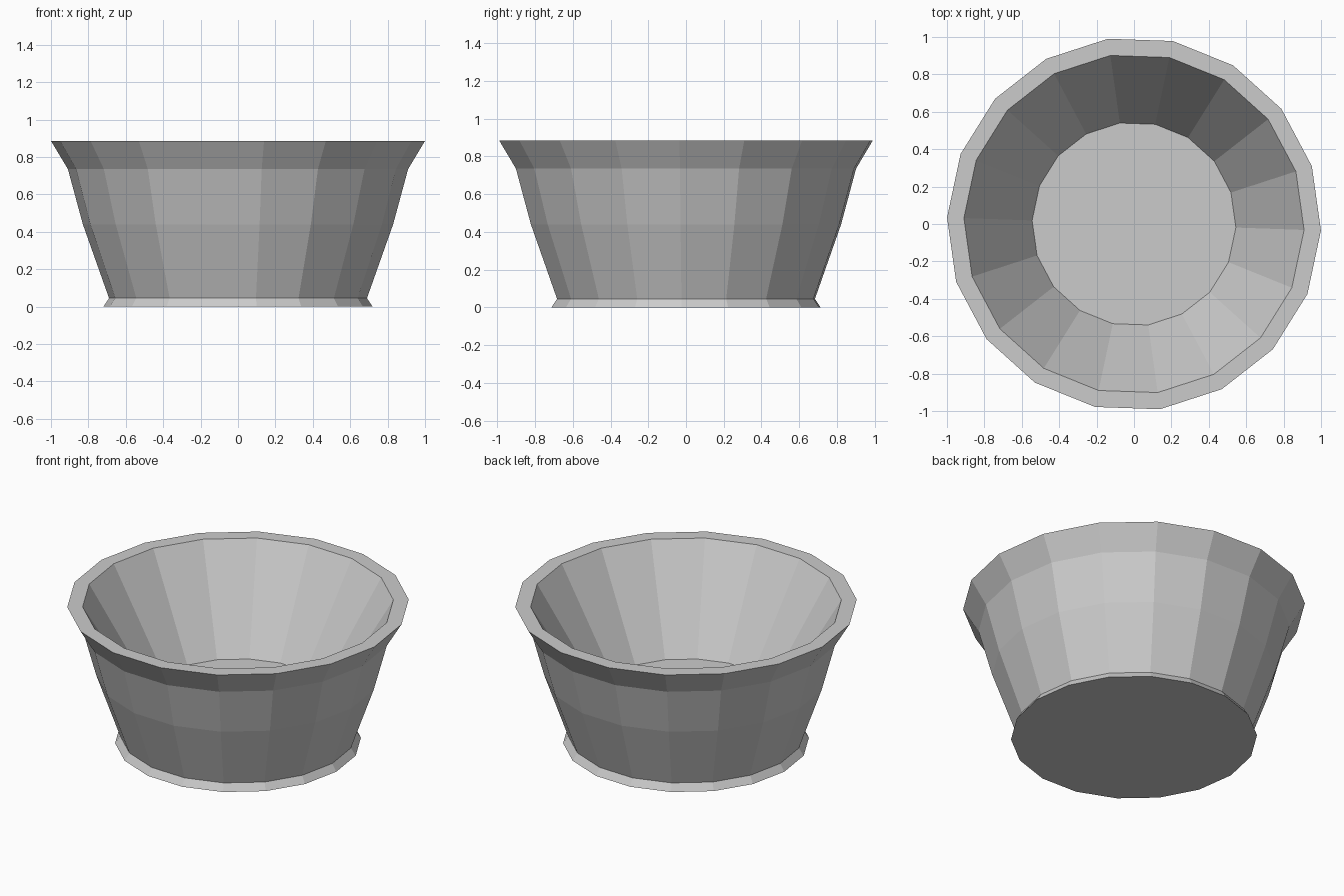
import bpy, bmesh, math

if "Cube" in bpy.data.objects:
    bpy.data.objects.remove(bpy.data.objects["Cube"])

SIDES = 18
TURN = math.radians(-2)

# Single flat colour
grey = bpy.data.materials.new("light_grey")
grey.diffuse_color = (0.6, 0.6, 0.6, 1)
grey.use_nodes = True
grey.node_tree.nodes["Principled BSDF"].inputs["Base Color"].default_value = grey.diffuse_color

# Profile (radius, height): foot, flared outer wall, rim, inner wall, floor
PROFILE = [(0.72, 0), (0.69, 0.045), (0.83, 0.44), (0.91, 0.735),
           (1.0, 0.885), (0.91, 0.885), (0.545, 0.273)]


def lathe(name, profile, material):
    bm = bmesh.new()
    rings = []
    for r, z in profile:
        angles = [TURN + 2 * math.pi * i / SIDES for i in range(SIDES)]
        rings.append([bm.verts.new((r * math.cos(a), r * math.sin(a), z)) for a in angles])
    for low, high in zip(rings, rings[1:]):
        for i in range(SIDES):
            j = (i + 1) % SIDES
            bm.faces.new((low[i], low[j], high[j], high[i]))
    bm.faces.new(rings[0][::-1])   # underside
    bm.faces.new(rings[-1])        # inner floor
    bmesh.ops.recalc_face_normals(bm, faces=bm.faces)
    mesh = bpy.data.meshes.new(name)
    bm.to_mesh(mesh)
    bm.free()
    mesh.materials.append(material)
    obj = bpy.data.objects.new(name, mesh)
    bpy.context.collection.objects.link(obj)
    return obj


# Faceted bowl
lathe("bowl", PROFILE, grey)
